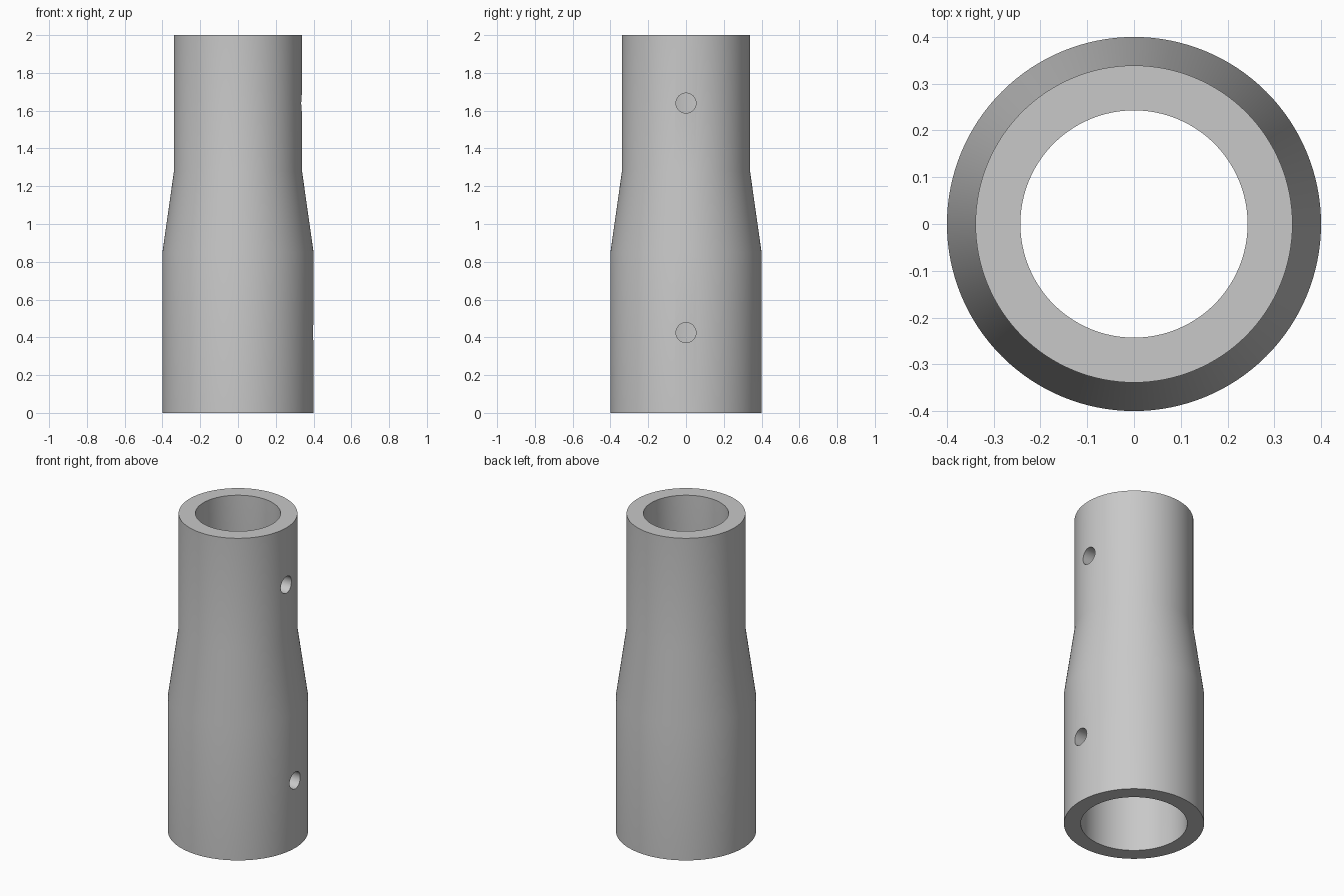
import bpy
import bmesh
from math import cos, sin, pi, radians

SEGMENTS = 128

cube = bpy.data.objects.get("Cube")
if cube:
    bpy.data.objects.remove(cube, do_unlink=True)

# Single grey material
grey = bpy.data.materials.new("plain_grey")
grey.use_nodes = True
colour = (0.58, 0.58, 0.58, 1)
grey.diffuse_color = colour
grey.node_tree.nodes["Principled BSDF"].inputs["Base Color"].default_value = colour


def revolve(name, profile):
    """Spin a closed (radius, height) profile around z."""
    bm = bmesh.new()
    rings = []
    for r, z in profile:
        rings.append([bm.verts.new((r * cos(2 * pi * i / SEGMENTS),
                                    r * sin(2 * pi * i / SEGMENTS), z))
                      for i in range(SEGMENTS)])
    for k, low in enumerate(rings):
        high = rings[(k + 1) % len(rings)]
        for i in range(SEGMENTS):
            j = (i + 1) % SEGMENTS
            bm.faces.new((low[i], low[j], high[j], high[i]))
    bmesh.ops.recalc_face_normals(bm, faces=bm.faces)
    mesh = bpy.data.meshes.new(name)
    bm.to_mesh(mesh)
    bm.free()
    obj = bpy.data.objects.new(name, mesh)
    bpy.context.collection.objects.link(obj)
    mesh.materials.append(grey)
    return obj


# Hollow sleeve: wide socket, tapered neck, narrow socket
sleeve = revolve("reducer_sleeve", [
    (0.4, 0), (0.4, 0.85), (0.339, 1.28), (0.339, 2),
    (0.243, 2), (0.243, 1.28), (0.304, 0.85), (0.304, 0),
])

# Screw holes through the wall on the +x side only
for name, height in (("lower_hole", 0.425), ("upper_hole", 1.64)):
    bpy.ops.mesh.primitive_cylinder_add(vertices=48, radius=0.053, depth=0.4,
                                        location=(0.35, 0, height),
                                        rotation=(0, pi / 2, 0))
    cutter = bpy.context.object
    cutter.name = name + "_cutter"
    cutter.hide_render = True
    cutter.data.materials.append(grey)
    cut = sleeve.modifiers.new(name, "BOOLEAN")
    cut.operation = "DIFFERENCE"
    cut.solver = "EXACT"
    cut.object = cutter
    bpy.ops.object.select_all(action="DESELECT")
    sleeve.select_set(True)
    bpy.context.view_layer.objects.active = sleeve
    bpy.ops.object.modifier_apply(modifier=cut.name)
    bpy.data.objects.remove(cutter, do_unlink=True)

# Smooth walls with crisp rims
bpy.ops.object.shade_smooth_by_angle(angle=radians(30))
